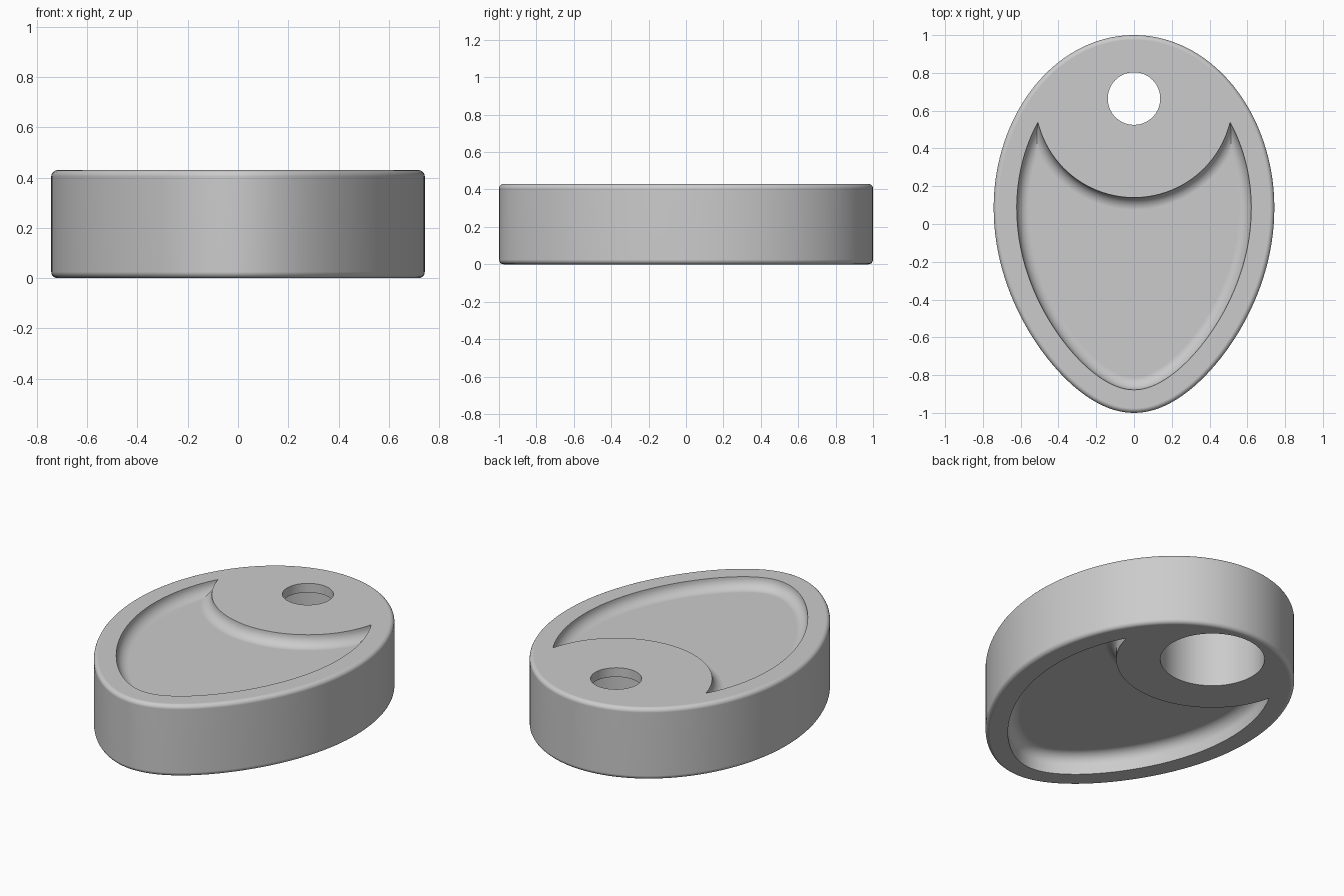
import bpy, bmesh
from math import sin, cos, pi, atan2, hypot, radians

cube = bpy.data.objects.get("Cube")
if cube:
    bpy.data.objects.remove(cube, do_unlink=True)

HEIGHT = 0.43
EDGE = 0.025          # rounding of the outer rim
HALF_WIDTH = 0.743
WAIST = 0.085         # y of the widest point
TAPER = 0.17          # narrowing towards the front tip
HOLE_Y = 0.664        # shared centre of hole and crescent arc
ARC = 0.524           # radius of the crescent arc
BORDER = 0.122        # rim between outline and recess
FILLET = 0.065        # radius between recess wall and floor
UPPER_DEPTH = 0.065
LOWER_DEPTH = 0.12


def egg(t, inset):
    """Point on the tapered egg outline, moved inward along its normal."""
    c, s = cos(t), sin(t)
    b, k = (1 - WAIST, 0) if s > 0 else (1 + WAIST, TAPER)
    nx = b * c
    ny = HALF_WIDTH * s * (1 - k * s * s + 2 * k * c * c)
    n = hypot(nx, ny)
    x = HALF_WIDTH * c * (1 - k * s * s)
    return x - inset * nx / n, WAIST + b * s - inset * ny / n


def egg_ring(inset, count=144):
    return [egg(2 * pi * i / count, inset) for i in range(count)]


def circle_ring(radius, count=72):
    return [(radius * cos(2 * pi * i / count), HOLE_Y + radius * sin(2 * pi * i / count))
            for i in range(count)]


def crescent_ring(grow, count=90):
    """Inset egg minus a disc; both outlines move inward by grow."""
    inset, radius = BORDER + grow, ARC + grow
    low, high = -pi / 2, pi / 3
    for _ in range(50):
        mid = (low + high) / 2
        x, y = egg(mid, inset)
        if hypot(x, y - HOLE_Y) > radius:
            low = mid
        else:
            high = mid
    tip = low
    x, y = egg(tip, inset)
    a = atan2(y - HOLE_Y, x)
    ring = [egg(tip - (pi + 2 * tip) * i / count, inset) for i in range(count + 1)]
    arc = count // 2
    for i in range(1, arc):
        s = -pi - a + (pi + 2 * a) * i / arc
        ring.append((radius * cos(s), HOLE_Y + radius * sin(s)))
    return ring


def loft(name, layers):
    """Solid from stacked rings, given as (ring, z) pairs."""
    bm = bmesh.new()
    rings = [[bm.verts.new((x, y, z)) for x, y in ring] for ring, z in layers]
    for a, b in zip(rings, rings[1:]):
        for i in range(len(a)):
            j = (i + 1) % len(a)
            bm.faces.new((a[i], a[j], b[j], b[i]))
    bm.faces.new(rings[0])
    bm.faces.new(rings[-1])
    bmesh.ops.recalc_face_normals(bm, faces=bm.faces)
    mesh = bpy.data.meshes.new(name)
    bm.to_mesh(mesh)
    bm.free()
    obj = bpy.data.objects.new(name, mesh)
    bpy.context.collection.objects.link(obj)
    return obj


def pocket(depth):
    """Crescent layers going inward: straight wall, then filleted floor."""
    layers = [(crescent_ring(0), -0.05)]
    for i in range(9):
        s = pi / 2 * i / 8
        layers.append((crescent_ring(FILLET * (1 - cos(s))), depth - FILLET * (1 - sin(s))))
    return layers


# Egg-shaped body with rounded rims
steps = [pi / 2 * i / 5 for i in range(6)]
rim = [(EDGE * (1 - sin(s)), EDGE * (1 - cos(s))) for s in steps]
layers = [(egg_ring(i), z) for i, z in rim]
layers += [(egg_ring(i), HEIGHT - z) for i, z in reversed(rim)]
body = loft("egg_plate", layers)

# Shallow recess above, deeper recess below
cutters = [
    loft("lower_recess_cutter", pocket(LOWER_DEPTH)),
    loft("upper_recess_cutter", [(ring, HEIGHT - z) for ring, z in pocket(UPPER_DEPTH)]),
    # Wide bore from below, leaving a thin lip around the small hole
    loft("wide_bore_cutter", [(circle_ring(0.284), -0.05), (circle_ring(0.284), 0.375)]),
    loft("small_hole_cutter", [(circle_ring(0.139), 0.2), (circle_ring(0.139), HEIGHT + 0.05)]),
]

bpy.ops.object.select_all(action="DESELECT")
bpy.context.view_layer.objects.active = body
body.select_set(True)
for cutter in cutters:
    cutter.hide_render = True
    mod = body.modifiers.new(cutter.name, "BOOLEAN")
    mod.operation = "DIFFERENCE"
    mod.solver = "EXACT"
    mod.object = cutter
    bpy.ops.object.modifier_apply(modifier=mod.name)
    bpy.data.objects.remove(cutter, do_unlink=True)

# Smooth curved walls, crisp edges
bpy.ops.object.shade_smooth_by_angle(angle=radians(30))
weighted = body.modifiers.new("flat_face_normals", "WEIGHTED_NORMAL")
weighted.keep_sharp = True

# Plain grey finish
grey = bpy.data.materials.new("plain_grey")
grey.use_nodes = True
colour = (0.6, 0.6, 0.6, 1)
grey.diffuse_color = colour
grey.node_tree.nodes["Principled BSDF"].inputs["Base Color"].default_value = colour
body.data.materials.clear()
body.data.materials.append(grey)
